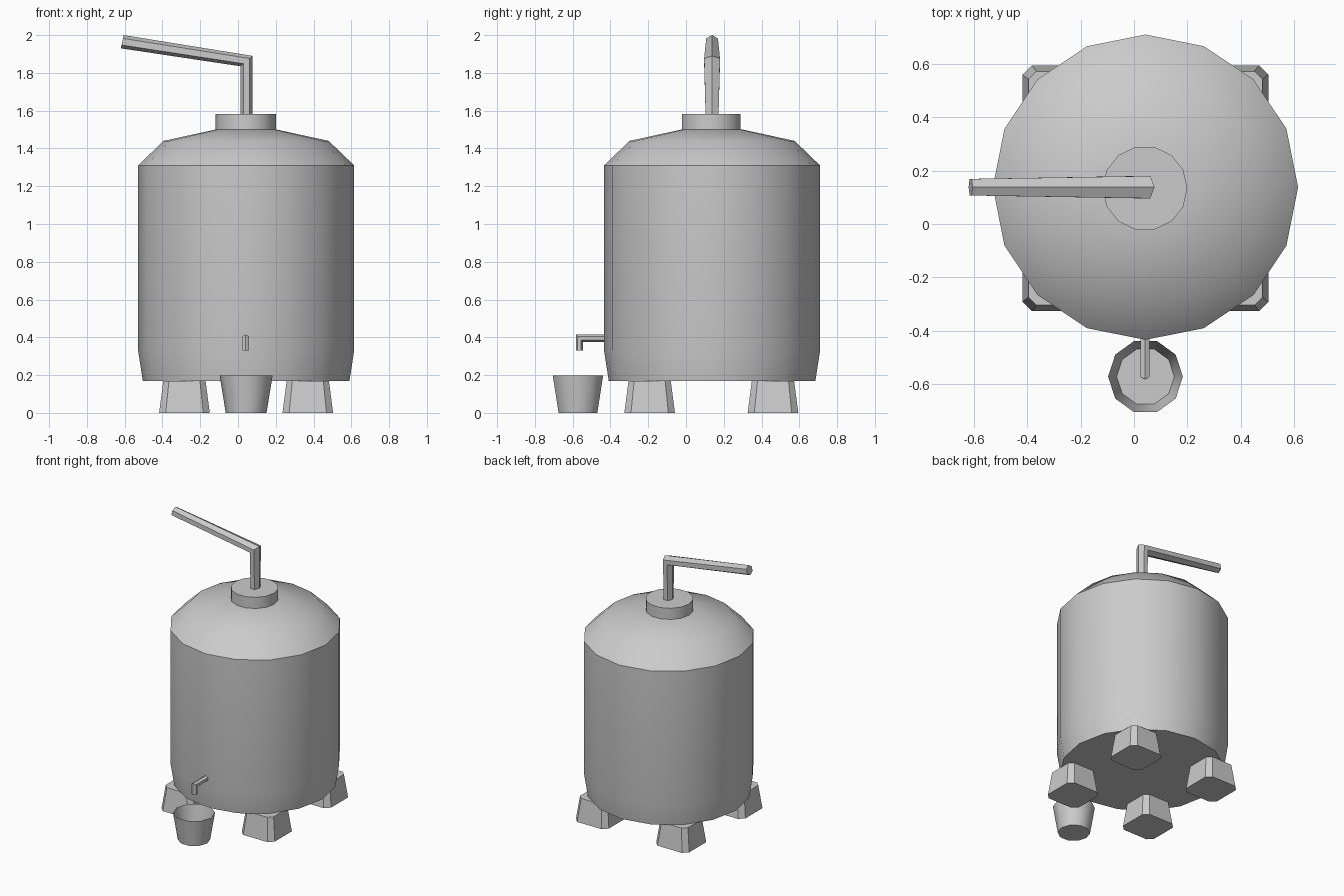
import bpy, bmesh, math
from mathutils import Vector

if "Cube" in bpy.data.objects:
    bpy.data.objects.remove(bpy.data.objects["Cube"])

CX, CY = 0.043, 0.138          # tank axis

grey = bpy.data.materials.new("light grey")
grey.diffuse_color = (0.6, 0.6, 0.6, 1)
grey.use_nodes = True
grey.node_tree.nodes["Principled BSDF"].inputs["Base Color"].default_value = grey.diffuse_color


def skin(name, rings, cap_start=True, cap_end=True, angle=38):
    """Join equal-sized rings of points into one skin."""
    bm = bmesh.new()
    loops = [[bm.verts.new(p) for p in ring] for ring in rings]
    n = len(loops[0])
    for a, b in zip(loops, loops[1:]):
        for i in range(n):
            j = (i + 1) % n
            bm.faces.new((a[i], a[j], b[j], b[i]))
    if cap_start:
        bm.faces.new(loops[0][::-1])
    if cap_end:
        bm.faces.new(loops[-1])
    bmesh.ops.recalc_face_normals(bm, faces=bm.faces)
    mesh = bpy.data.meshes.new(name)
    bm.to_mesh(mesh)
    bm.free()
    mesh.materials.append(grey)
    mesh.shade_smooth()
    mesh.set_sharp_from_angle(angle=math.radians(angle))
    obj = bpy.data.objects.new(name, mesh)
    bpy.context.collection.objects.link(obj)
    return obj


def lathe(name, x, y, profile, sides, **kw):
    """Turn (radius, height) pairs around a vertical axis."""
    step = math.tau / sides
    return skin(name, [[(x + r * math.cos(i * step), y + r * math.sin(i * step), z)
                        for i in range(sides)] for r, z in profile], **kw)


def hex_ring(centre, u, v):
    """Six points around a centre; the first one lies along u."""
    c, u, v = Vector(centre), Vector(u), Vector(v)
    return [c + u * math.cos(i * math.pi / 3) + v * math.sin(i * math.pi / 3) for i in range(6)]


# Tank body with domed top
lathe("tank", CX, CY, [(0.547, 0.17), (0.572, 0.33), (0.572, 1.31),
                       (0.437, 1.44), (0.162, 1.50)], 16)

# Lid
lathe("lid", 0.041, 0.134, [(0.159, 1.49), (0.159, 1.582)], 14)

# Open bucket under the tap
lathe("bucket", CX, -0.572, [(0.108, 0.0), (0.14, 0.197)], 10, cap_end=False)

# Bent outlet pipe on the lid
k = 1 / math.cos(math.pi / 6)
skin("outlet_pipe", [
    hex_ring((0.045, CY, 1.57), (0.032, 0, 0), (0, 0.034 * k, 0)),
    hex_ring((0.045, CY, 1.8625), (0.032, 0, 0.0275), (0, 0.042 * k, 0)),
    hex_ring((-0.6125, CY, 1.965), (0.0075, 0, 0.035), (0, 0.031 * k, 0)),
])

# Tap with a short spout pointing down
skin("tap", [
    hex_ring((0.041, -0.40, 0.395), (0, 0, 0.02), (0.02, 0, 0)),
    hex_ring((0.041, -0.564, 0.395), (0, -0.018, 0.02), (0.02, 0, 0)),
    hex_ring((0.041, -0.564, 0.33), (0, -0.019, 0), (0.02, 0, 0)),
])


# Four tapered feet with cut corners
def foot_ring(x, y, h, c, z):
    pts = [(h, -h + c), (h, h - c), (h - c, h), (-h + c, h),
           (-h, h - c), (-h, -h + c), (-h + c, -h), (h - c, -h)]
    return [(x + a, y + b, z) for a, b in pts]


for sx, side in ((-1, "left"), (1, "right")):
    for sy, end in ((-1, "front"), (1, "back")):
        x, y = CX + sx * 0.3265, 0.134 + sy * 0.3265
        skin(f"{end}_{side}_foot", [foot_ring(x, y, 0.134, 0.035, 0.0),
                                    foot_ring(x, y, 0.112, 0.03, 0.169)])
